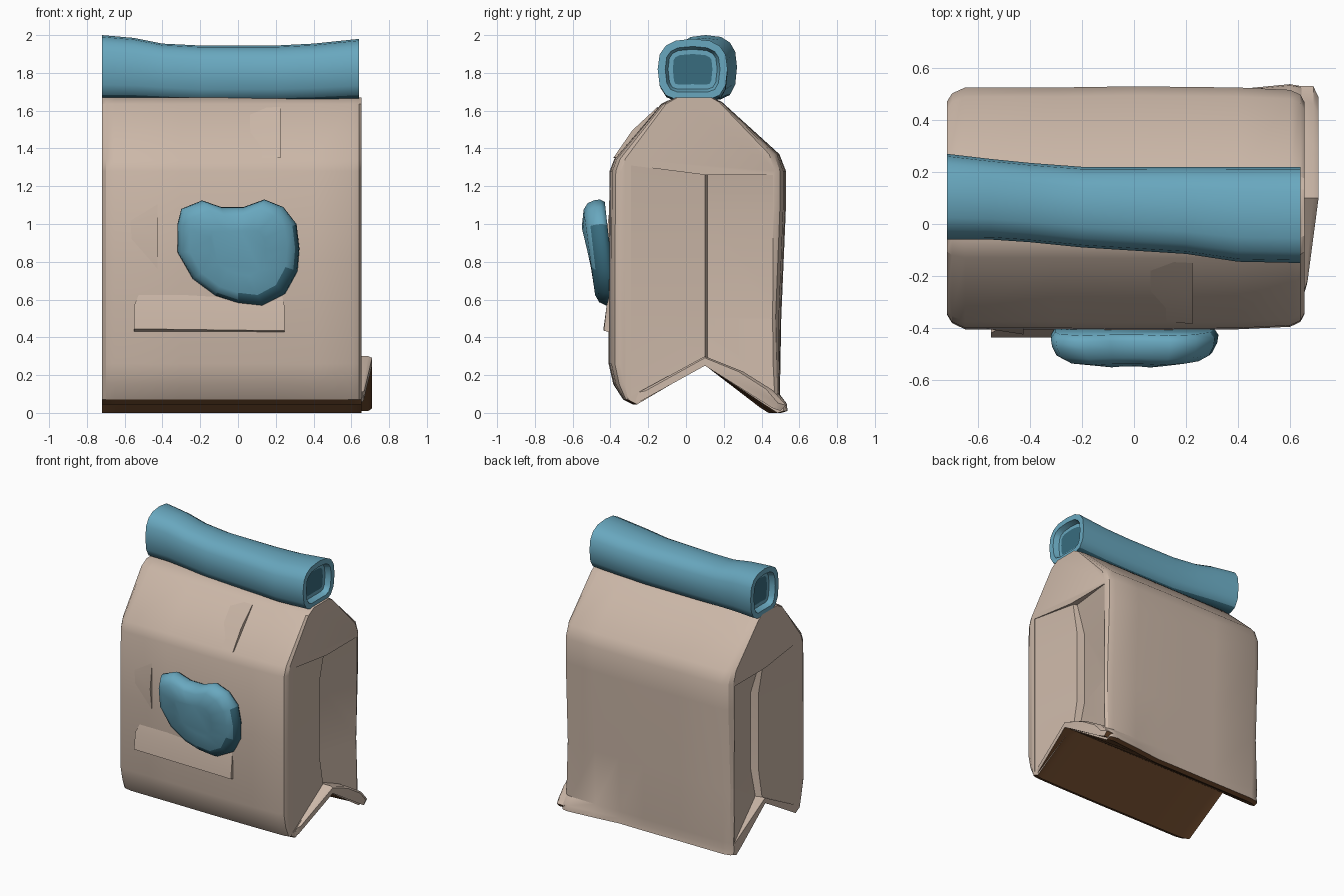
import bpy, bmesh, math

if "Cube" in bpy.data.objects:
    bpy.data.objects.remove(bpy.data.objects["Cube"])


def material(name, rgb):
    m = bpy.data.materials.new(name)
    m.diffuse_color = (*rgb, 1)
    m.use_nodes = True
    m.node_tree.nodes["Principled BSDF"].inputs["Base Color"].default_value = m.diffuse_color
    return m


PAPER = material("tan paper", (0.60, 0.475, 0.39))
BROWN = material("brown underside", (0.19, 0.083, 0.032))
BLUE = material("blue", (0.14, 0.39, 0.52))
DARK = material("dark blue", (0.04, 0.15, 0.21))


def smooth(ob, angle):
    bpy.ops.object.select_all(action='DESELECT')
    ob.select_set(True)
    bpy.context.view_layer.objects.active = ob
    bpy.ops.object.shade_smooth_by_angle(angle=math.radians(angle))


def loft(name, rings, mats, rule=None, angle=40, recess=0):
    """Skin closed rings of points, cap both ends, colour faces by rule."""
    bm = bmesh.new()
    vs = [[bm.verts.new(p) for p in r] for r in rings]
    n = len(rings[0])
    for a, b in zip(vs, vs[1:]):
        for i in range(n):
            j = (i + 1) % n
            bm.faces.new((a[i], a[j], b[j], b[i]))
    caps = [bm.faces.new(vs[0]), bm.faces.new(vs[-1])]
    bmesh.ops.recalc_face_normals(bm, faces=bm.faces[:])
    if rule:
        for f in bm.faces:
            f.material_index = rule(f.normal, f.calc_center_median())
    if recess:
        for c in caps:
            c.material_index = 0
            bmesh.ops.inset_region(bm, faces=[c], thickness=0.04)
            bmesh.ops.inset_region(bm, faces=[c], thickness=0.015, depth=-recess)
            bmesh.ops.inset_region(bm, faces=[c], thickness=0.025)
            c.material_index = 1
    me = bpy.data.meshes.new(name)
    bm.to_mesh(me)
    bm.free()
    for m in mats:
        me.materials.append(m)
    ob = bpy.data.objects.new(name, me)
    bpy.context.collection.objects.link(ob)
    smooth(ob, angle)
    return ob


def ramp(v, a, b):
    return min(1, max(0, (v - a) / (b - a)))


# Bag body: gabled side profile with a folded-up base, swept along x
profile = [(-.28, .045), (-.33, .07), (-.38, .15), (-.405, .26), (-.405, .8), (-.40, 1.28),
           (-.375, 1.345), (-.13, 1.635), (-.06, 1.67), (.14, 1.67), (.19, 1.645), (.49, 1.37),
           (.525, 1.28), (.525, 1.1), (.50, .5), (.495, .1), (.54, .05), (.545, .01),
           (.51, .0), (.46, .03), (.1, .255)]
stations = [(-.72, .88), (-.70, .95), (-.65, 1), (-.3, 1.0), (0, 1.01), (.2, 1.005), (.4, 1),
            (.6, .98), (.64, .94), (.655, .88)]


def bag_point(x, s, y, z):
    if y > .45 and z < .06:  # the rear hem flares out only toward the right
        y -= .05 * (1 - ramp(x, .2, .62))
    return (x, .07 + (y - .07) * (s if z > .1 else (1 + s) / 2), z)


bag = loft("bag_body", [[bag_point(x, s, y, z) for y, z in profile] for x, s in stations],
           [PAPER, BROWN], lambda n, c: int(n.z < -.7 and c.z < .3 and abs(n.x) < .8))

# Side gussets: front panel slopes inward, then a step, then back out to the rear corner
for side, face in ((1, .655), (-1, -.72)):
    def section(d1, d2, front, ridge, back):
        pts = [(.1, -.29, front), (-.003, -.29, front), (-d1, .1, ridge), (-d2, .115, ridge),
               (-.004, .46, back), (.1, .46, back), (.1, .1, ridge)]
        return [(face + side * d, y, z) for d, y, z in pts]
    cut = loft("gusset_cutter", [section(.025, .07, .09, .295, .09), section(.055, .11, .5, .5, .5),
                                 section(.055, .11, 1.05, 1.05, 1.05), section(.02, .045, 1.31, 1.26, 1.26)], [PAPER])
    cut.hide_render = True
    mod = bag.modifiers.new("gusset", 'BOOLEAN')
    mod.operation = 'DIFFERENCE'
    mod.object = cut
    mod.solver = 'EXACT'
    bpy.context.view_layer.objects.active = bag
    bpy.ops.object.modifier_apply(modifier=mod.name)
    bpy.data.objects.remove(cut)
smooth(bag, 30)

# Flared lip at the foot of the right side
lip = [(-.27, .055), (.1, .255), (.5, .01), (.53, .04), (.46, .12), (.3, .22), (.1, .30), (-.25, .11)]
flare = [ramp(y, -.3, 0) for y, z in lip]
loft("side_lip", [[(.58, y, z) for y, z in lip],
                  [(.65 + .04 * f, y, z) for f, (y, z) in zip(flare, lip)],
                  [(.66 + .05 * f, .1 + (y - .1) * .9, .19 + (z - .19) * .92) for f, (y, z) in zip(flare, lip)]],
     [PAPER, BROWN], lambda n, c: int(n.z < -.6))

# Rolled-down top: slightly wavering tube with recessed ends
rolls = [(-.72, -.06, .27, 1.66, 2.0), (-.55, -.06, .25, 1.66, 1.985), (-.4, -.07, .235, 1.655, 1.955),
         (-.2, -.09, .22, 1.645, 1.945), (.2, -.115, .22, 1.645, 1.945),
         (.4, -.145, .22, 1.65, 1.955), (.64, -.15, .22, 1.66, 1.98)]


def roll_ring(x, y0, y1, z0, z1, n=16):
    pts = []
    for i in range(n):
        a = 2 * math.pi * i / n
        c, s = math.cos(a), math.sin(a)
        c, s = (math.copysign(abs(v) ** (.75 if abs(v) > 1e-6 else 1), v) for v in (c, s))
        if s < 0:  # squarer below, where the roll meets the bag
            s = -min(1, abs(s) * 1.12)
        pts.append((x, (y0 + y1) / 2 + c * (y1 - y0) / 2, (z0 + z1) / 2 + s * (z1 - z0) / 2))
    return pts


loft("rolled_top", [roll_ring(*r) for r in rolls], [BLUE, DARK],
     lambda n, c: int(n.z < -.65), recess=.04)

# Puffy heart-like patch on the front, dark along its lower right rim
outline = [(-.32, .85), (-.32, 1.0), (-.30, 1.08), (-.19, 1.125), (-.09, 1.09), (.03, 1.09),
           (.14, 1.13), (.24, 1.09), (.31, 1.0), (.325, .87), (.315, .75), (.25, .63),
           (.13, .565), (0, .58), (-.12, .62), (-.24, .71)]


def patch_ring(s, y):
    return [(x * s, y - .03 * (z - .85) / .28, .86 + (z - .86) * s) for x, z in outline]


loft("front_patch", [patch_ring(.95, -.40), patch_ring(1, -.425), patch_ring(.985, -.455),
                     patch_ring(.93, -.49), patch_ring(.8, -.512), patch_ring(.45, -.522)],
     [BLUE, DARK],
     lambda n, c: int(n.x * .75 - n.z * .66 > .3 and c.y > -.495 and .57 < c.z < .97), angle=70)

# Paper folds on the front: low wedges that rise from the wall to one sharp edge
loft("lower_fold", [[(-.5, -.39, .68), (.22, -.39, .68), (.22, -.385, .6), (-.5, -.385, .6)],
                    [(-.55, -.42, .57), (.245, -.42, .57), (.245, -.385, .5), (-.55, -.385, .5)],
                    [(-.55, -.437, .445), (.245, -.435, .435), (.245, -.38, .42), (-.55, -.38, .42)]], [PAPER])
loft("left_fold", [[(-.62, -.395, 1.05), (-.62, -.395, .92), (-.62, -.395, .8), (-.62, -.38, .9)],
                   [(-.425, -.40, 1.12), (-.425, -.425, .92), (-.425, -.40, .72), (-.425, -.38, .9)]], [PAPER])
loft("upper_fold", [[(0, -.14, 1.61), (0, -.25, 1.48), (0, -.36, 1.35), (0, -.2, 1.4)],
                    [(.225, -.15, 1.62), (.225, -.285, 1.495), (.225, -.385, 1.35), (.225, -.2, 1.4)]], [PAPER])
